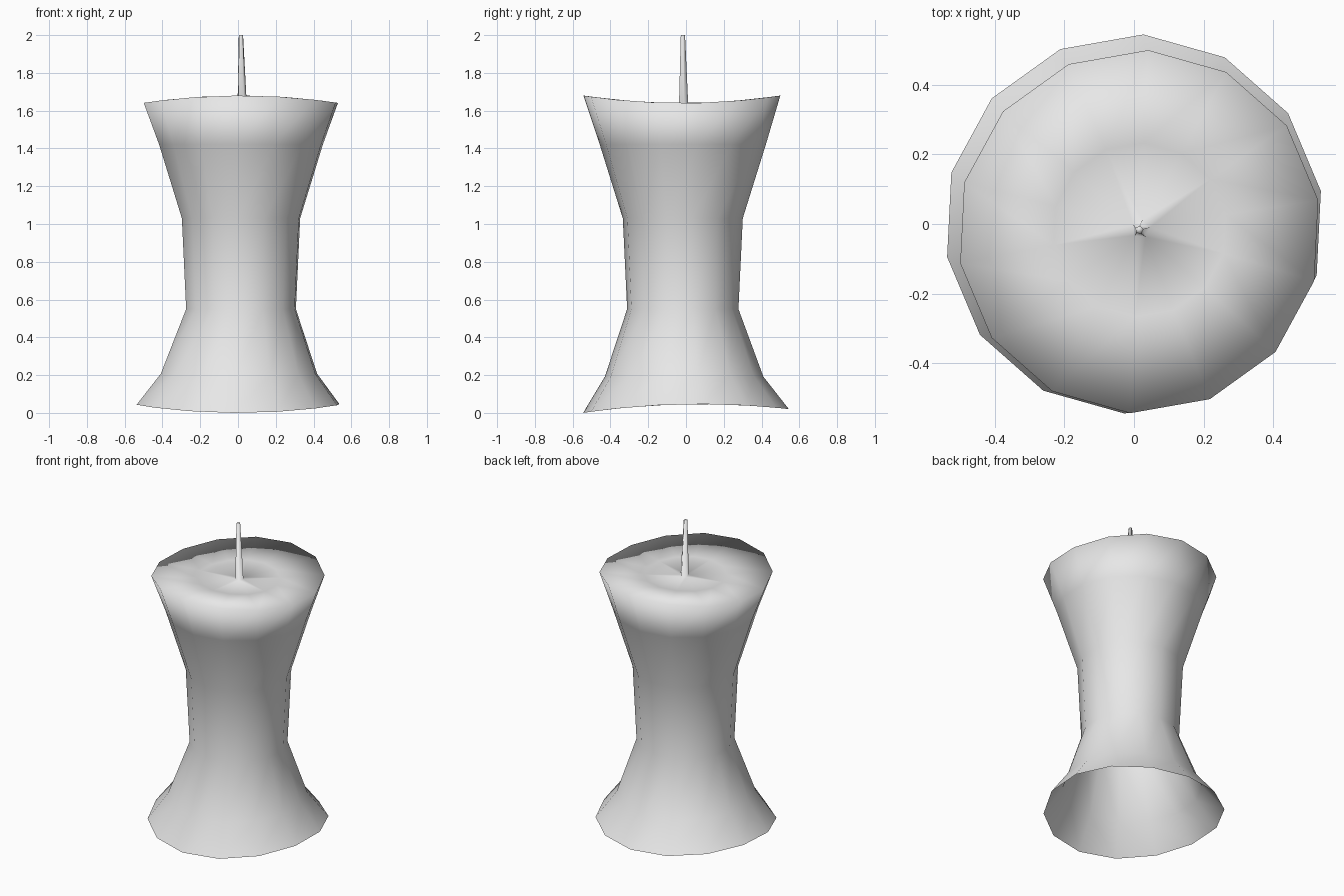
import bpy
import bmesh
from math import cos, sin, tau, radians

cube = bpy.data.objects.get("Cube")
if cube:
    bpy.data.objects.remove(cube)

SIDES, WICK_SIDES = 14, 5
CENTRE = (0.016, -0.017)


def material(name, value):
    mat = bpy.data.materials.new(name)
    mat.use_nodes = True
    colour = (value, value, value, 1)
    mat.diffuse_color = colour
    mat.node_tree.nodes["Principled BSDF"].inputs["Base Color"].default_value = colour
    return mat


def ring(bm, sides, radius, z, centre=CENTRE, wave=0.0, tilt=0.0, phase=radians(10)):
    """Closed loop of edges whose height can wave twice around and tilt to the back."""
    verts = []
    for i in range(sides):
        a = phase + tau * i / sides
        height = z + wave * cos(2 * a) + tilt * sin(a)
        verts.append(bm.verts.new((centre[0] + radius * cos(a),
                                   centre[1] + radius * sin(a), height)))
    return verts


def skin(bm, lower, upper):
    """Quads between two loops of the same count."""
    n = len(lower)
    for i in range(n):
        j = (i + 1) % n
        bm.faces.new((lower[i], lower[j], upper[j], upper[i]))


def loop_edges(bm, verts):
    return [bm.edges.get((v, verts[(i + 1) % len(verts)])) for i, v in enumerate(verts)]


bm = bmesh.new()

# Flared wax wall, open underneath, up to the wavy rim and onto the top
wall = [
    ring(bm, SIDES, 0.545, 0.028, (0, 0), 0.018, 0.010),
    ring(bm, SIDES, 0.42, 0.20, (0.005, -0.010), 0.008),
    ring(bm, SIDES, 0.295, 0.55),
    ring(bm, SIDES, 0.318, 1.03),
    ring(bm, SIDES, 0.44, 1.42),
    ring(bm, SIDES, 0.522, 1.66, (0.015, -0.022), -0.02),
    ring(bm, SIDES, 0.25, 1.64, wave=-0.004),
]
for lower, upper in zip(wall, wall[1:]):
    skin(bm, lower, upper)

# Tapered wick growing out of the top
wick_base = ring(bm, WICK_SIDES, 0.026, 1.632, (0.021, -0.014))
wick_tip = ring(bm, WICK_SIDES, 0.012, 2.0, (0.015, -0.017))
skin(bm, wick_base, wick_tip)
bm.faces.new(wick_tip)
bmesh.ops.bridge_loops(bm, edges=loop_edges(bm, wall[-1]) + loop_edges(bm, wick_base))
bmesh.ops.recalc_face_normals(bm, faces=bm.faces)
for face in bm.faces:
    face.smooth = True

mesh = bpy.data.meshes.new("candle")
bm.to_mesh(mesh)
bm.free()
mesh.materials.append(material("pale_grey_wax", 0.8))
candle = bpy.data.objects.new("candle", mesh)
bpy.context.scene.collection.objects.link(candle)
